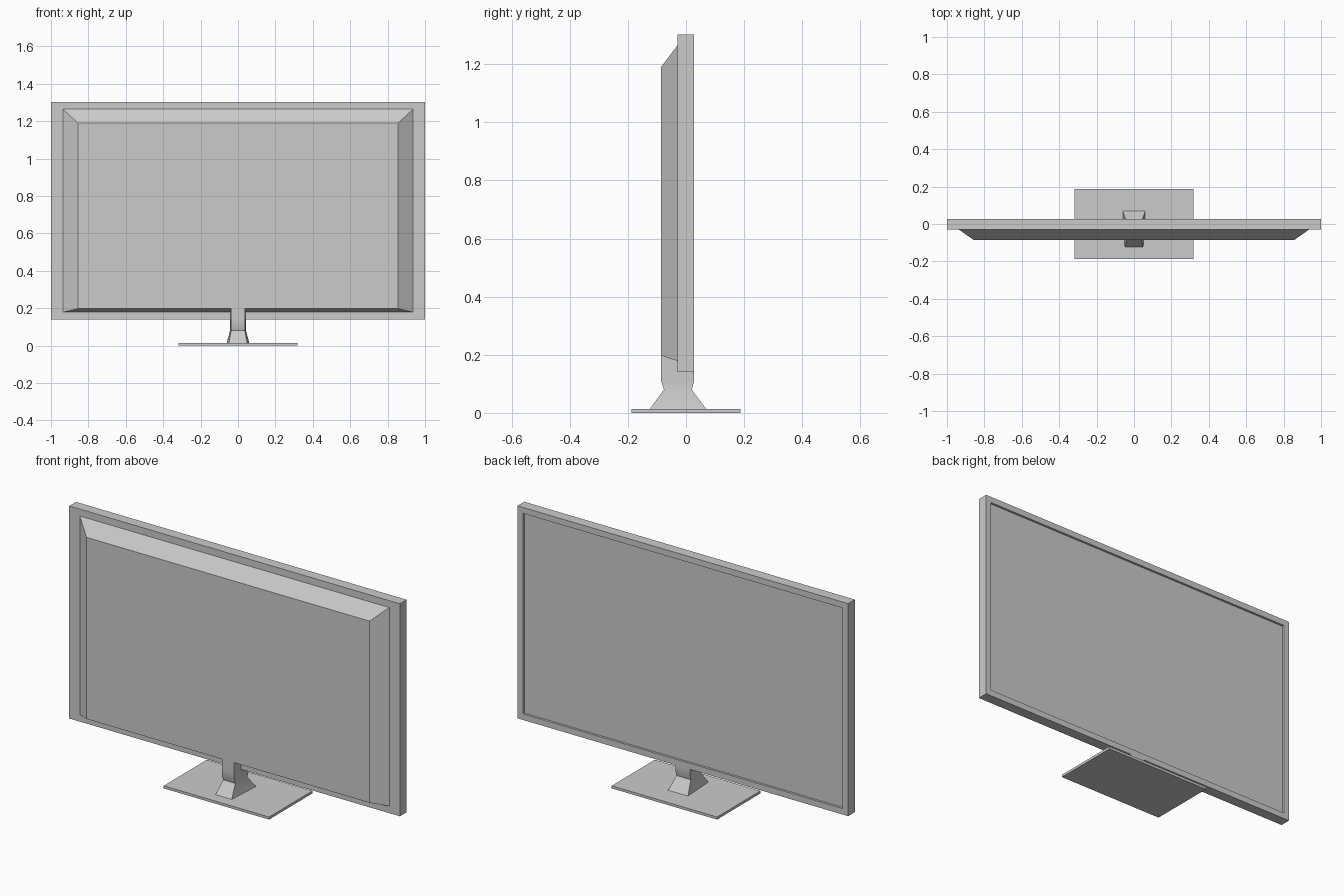
import bpy, bmesh, math

if "Cube" in bpy.data.objects:
    bpy.data.objects.remove(bpy.data.objects["Cube"])


def loft(name, rings):
    """Join equal-length rings of points with quads and cap both ends."""
    bm = bmesh.new()
    loops = [[bm.verts.new(p) for p in ring] for ring in rings]
    for a, b in zip(loops, loops[1:]):
        n = len(a)
        for i in range(n):
            j = (i + 1) % n
            bm.faces.new((a[i], a[j], b[j], b[i]))
    bm.faces.new(loops[0])
    bm.faces.new(loops[-1])
    bmesh.ops.recalc_face_normals(bm, faces=bm.faces)
    mesh = bpy.data.meshes.new(name)
    bm.to_mesh(mesh)
    bm.free()
    obj = bpy.data.objects.new(name, mesh)
    bpy.context.collection.objects.link(obj)
    return obj


def upright(hx, z0, z1, y):
    return [(-hx, y, z0), (hx, y, z0), (hx, y, z1), (-hx, y, z1)]


def section(z, y0, hx0, y1, hx1):
    return [(-hx0, y0, z), (hx0, y0, z), (hx1, y1, z), (-hx1, y1, z)]


# Panel with thin bezel and recessed screen on the +y side
rim = 0.033
loft("screen_panel", [
    upright(1, 0.14, 1.302, -0.03),
    upright(1, 0.14, 1.302, 0.028),
    upright(1 - rim, 0.14 + rim, 1.302 - rim, 0.028),
    upright(1 - rim, 0.14 + rim, 1.302 - rim, 0.016),
])

# Tapered housing on the -y side
loft("rear_housing", [
    upright(0.936, 0.179, 1.264, -0.03),
    upright(0.856, 0.197, 1.19, -0.086),
])

# Pinched neck, flaring into the base
neck = loft("stand_neck", [
    section(0.014, -0.124, 0.049, 0.069, 0.06),
    section(0.08, -0.076, 0.037, 0.02, 0.043),
    section(0.11, -0.086, 0.037, 0.028, 0.044),
    section(0.14, -0.086, 0.037, 0.028, 0.044),
    section(0.198, -0.086, 0.037, -0.03, 0.041),
])
bpy.context.view_layer.objects.active = neck
neck.select_set(True)
bpy.ops.object.shade_smooth_by_angle(angle=math.radians(30))

# Flat base plate
loft("stand_base", [section(z, -0.187, 0.319, 0.187, 0.319) for z in (0, 0.014)])
